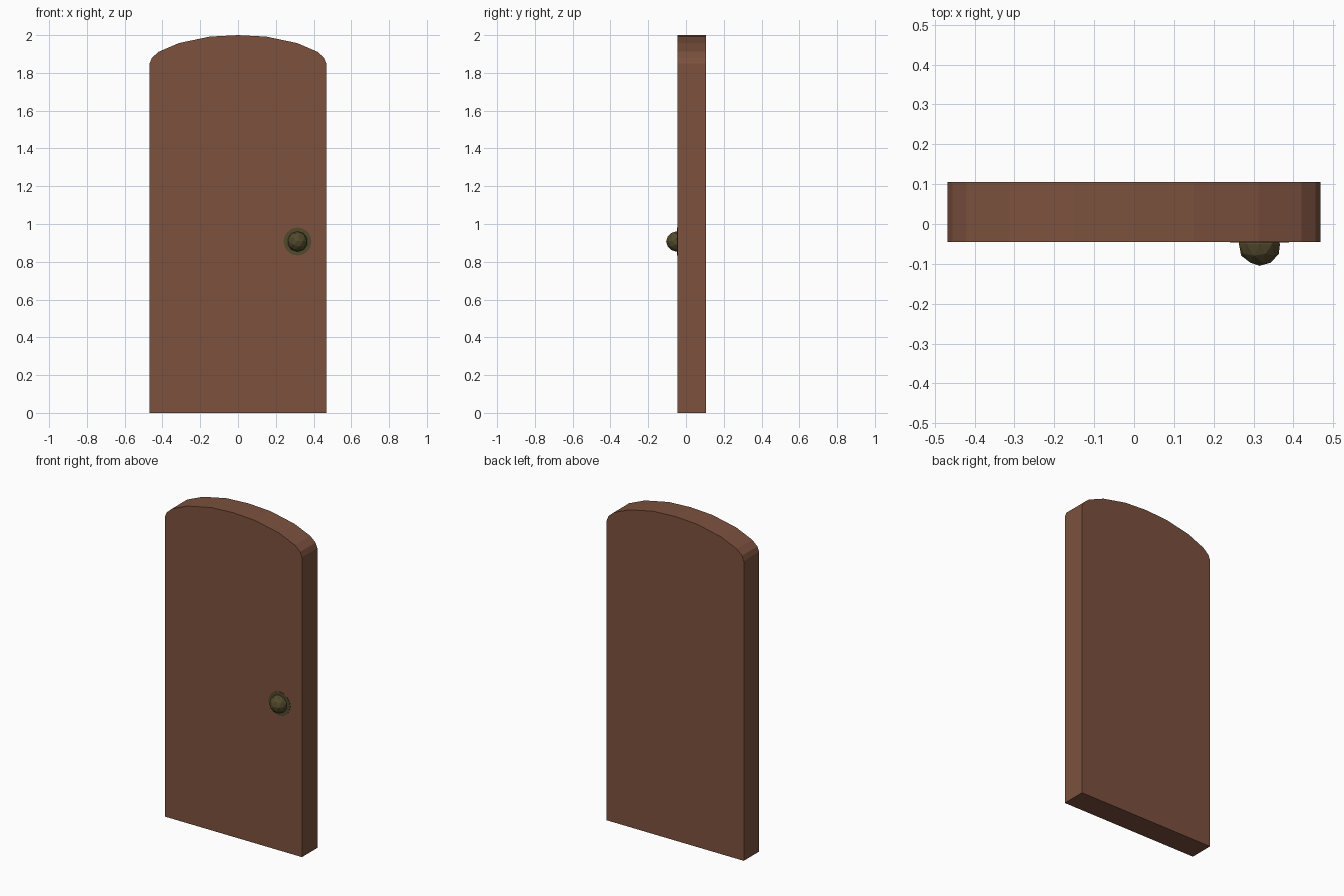
import bpy, bmesh, math
from mathutils import Matrix

if "Cube" in bpy.data.objects:
    bpy.data.objects.remove(bpy.data.objects["Cube"])


def material(name, rgb):
    m = bpy.data.materials.new(name)
    m.diffuse_color = (*rgb, 1)
    m.use_nodes = True
    m.node_tree.nodes["Principled BSDF"].inputs["Base Color"].default_value = m.diffuse_color
    return m


def finish(bm, name, mat):
    bmesh.ops.recalc_face_normals(bm, faces=bm.faces[:])
    mesh = bpy.data.meshes.new(name)
    bm.to_mesh(mesh)
    bm.free()
    mesh.materials.append(mat)
    obj = bpy.data.objects.new(name, mesh)
    bpy.context.collection.objects.link(obj)
    return obj


wood = material("brown wood", (0.2, 0.083, 0.048))
brass = material("dark olive brass", (0.085, 0.068, 0.026))
KX, KZ, FRONT, BACK = 0.315, 0.907, -0.045, 0.105

# Door slab: mirrored arch profile, extruded front to back
half = [(0.468, 0), (0.468, 1.85), (0.456, 1.88), (0.42, 1.912),
        (0.312, 1.958), (0.15, 1.992)]
profile = half + [(0, 2.0)] + [(-x, z) for x, z in reversed(half)]
bm = bmesh.new()
face = bm.faces.new([bm.verts.new((x, FRONT, z)) for x, z in profile])
ext = bmesh.ops.extrude_face_region(bm, geom=[face])
moved = [v for v in ext["geom"] if isinstance(v, bmesh.types.BMVert)]
bmesh.ops.translate(bm, verts=moved, vec=(0, BACK - FRONT, 0))
if not face.is_valid or len([f for f in bm.faces if len(f.verts) > 4]) < 2:
    bm.faces.new(bm.verts[:len(profile)])
finish(bm, "door_slab", wood)

# Thin round plate behind the knob
bm = bmesh.new()
bmesh.ops.create_cone(bm, cap_ends=True, segments=16, radius1=0.074,
                      radius2=0.074, depth=0.004,
                      matrix=Matrix.Translation((KX, FRONT, KZ))
                      @ Matrix.Rotation(math.pi / 2, 4, 'X'))
finish(bm, "knob_plate", brass)

# Low-poly knob, half sunk into the door
bm = bmesh.new()
bmesh.ops.create_icosphere(bm, subdivisions=2, radius=0.054,
                           matrix=Matrix.Translation((KX, -0.051, KZ))
                           @ Matrix.Rotation(math.pi / 2, 4, 'X'))
finish(bm, "door_knob", brass)
